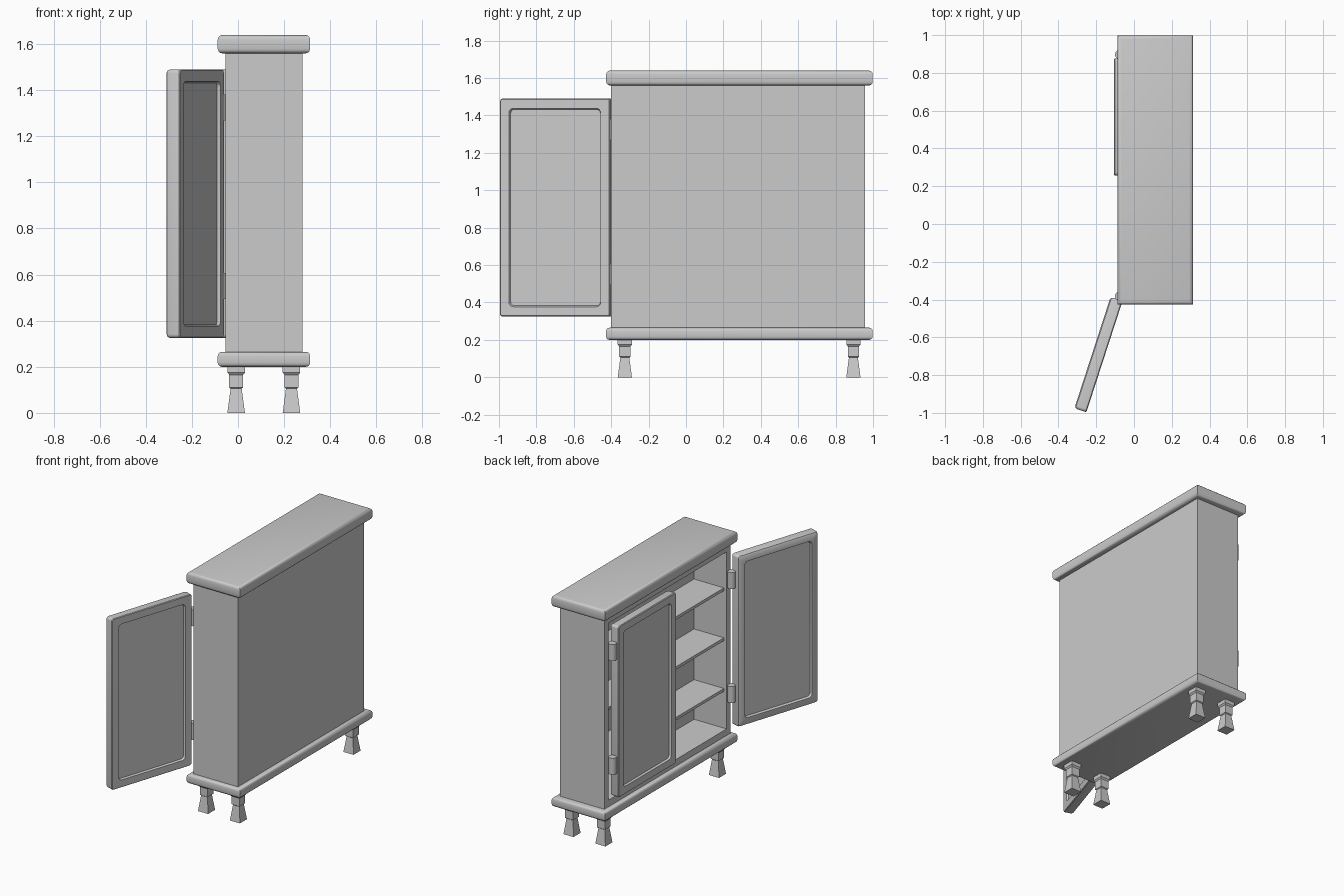
import bpy, bmesh, math

if "Cube" in bpy.data.objects:
    bpy.data.objects.remove(bpy.data.objects["Cube"])


def finish(name, bm, smooth=False):
    bmesh.ops.recalc_face_normals(bm, faces=bm.faces)
    me = bpy.data.meshes.new(name)
    bm.to_mesh(me)
    bm.free()
    ob = bpy.data.objects.new(name, me)
    bpy.context.collection.objects.link(ob)
    if smooth:
        bpy.ops.object.select_all(action='DESELECT')
        ob.select_set(True)
        bpy.context.view_layer.objects.active = ob
        bpy.ops.object.shade_smooth_by_angle(angle=math.radians(35))
    return ob


def box(name, lo, hi, bevel=0.0):
    """Box between two corners; bevel rounds only the horizontal edges."""
    bm = bmesh.new()
    bmesh.ops.create_cube(bm, size=1)
    for v in bm.verts:
        for i in range(3):
            v.co[i] = (lo[i] + hi[i]) / 2 + v.co[i] * (hi[i] - lo[i])
    if bevel:
        edges = [e for e in bm.edges
                 if abs(e.verts[0].co.z - e.verts[1].co.z) < 1e-6]
        bmesh.ops.bevel(bm, geom=edges, offset=bevel, segments=3,
                        profile=0.5, affect='EDGES')
    return finish(name, bm, bool(bevel))


def loft(name, rings, smooth=False):
    """Skin a list of equal-length point rings and cap both ends."""
    bm = bmesh.new()
    loops = [[bm.verts.new(p) for p in r] for r in rings]
    n = len(loops[0])
    for a, b in zip(loops, loops[1:]):
        for i in range(n):
            j = (i + 1) % n
            bm.faces.new((a[i], a[j], b[j], b[i]))
    bm.faces.new(loops[0])
    bm.faces.new(loops[-1])
    return finish(name, bm, smooth)


# Carcass walls around the open interior
X0, X1, Y0, Y1, Z0, Z1 = -0.055, 0.28, -0.40, 0.957, 0.255, 1.57
BACK, W = 0.19, 0.042
box("back_panel", (BACK, Y0, Z0), (X1, Y1, Z1))
box("side_panel_near", (X0, Y0, Z0), (BACK, Y0 + W, Z1))
box("side_panel_far", (X0, Y1 - W, Z0), (BACK, Y1, Z1))
box("inner_floor", (X0, Y0 + W, Z0), (BACK, Y1 - W, 0.31))
box("inner_ceiling", (X0, Y0 + W, 1.515), (BACK, Y1 - W, Z1))

# Shelves
for i, z in enumerate((0.58, 0.925, 1.265)):
    box(f"shelf_{i + 1}", (-0.035, Y0 + W, z - 0.02), (BACK, Y1 - W, z))

# Rounded top and base slabs
box("top_slab", (-0.088, -0.427, 1.56), (0.313, 0.998, 1.64), 0.02)
box("base_slab", (-0.088, -0.427, 0.20), (0.313, 0.998, 0.265), 0.018)

# Square stepped legs: (half width, height)
LEG = [(0.038, 0), (0.024, 0.105), (0.03, 0.11), (0.03, 0.165),
       (0.038, 0.175), (0.038, 0.205)]
for x in (-0.008, 0.232):
    for y in (-0.327, 0.895):
        rings = [[(x + sx * h, y + sy * h, z) for sx, sy in
                  ((-1, -1), (1, -1), (1, 1), (-1, 1))] for h, z in LEG]
        loft("leg", rings)


# Doors: rounded rectangle rings lofted from the back panel to the front panel
DW, DZ0, DZ1 = 0.62, 0.325, 1.49


def door_ring(inset, x, r):
    pts = []
    corners = ((DW - inset - r, DZ1 - inset - r), (inset + r, DZ1 - inset - r),
               (inset + r, DZ0 + inset + r), (DW - inset - r, DZ0 + inset + r))
    for q, (cy, cz) in enumerate(corners):
        for k in range(5):
            a = math.radians(90 * q + 22.5 * k)
            pts.append((x, cy + r * math.cos(a), cz + r * math.sin(a)))
    return pts


DOOR = [(0.056, -0.015, 0.02), (0.05, 0, 0.025), (0.014, 0, 0.012),
        (0.004, -0.006, 0.015), (0, -0.018, 0.016), (0, -0.062, 0.016),
        (0.004, -0.067, 0.014), (0.052, -0.067, 0.025), (0.058, -0.054, 0.02)]


def door(name, loc, degrees):
    ob = loft(name, [door_ring(*d) for d in DOOR], True)
    ob.location = loc
    ob.rotation_euler.z = math.radians(degrees)


door("closed_door", (-0.039, 0.257, 0), 0)
door("open_door", (-0.124, -0.386, 0), 162)

# Hinge barrels
for y in (-0.383, 0.897):
    for z in (0.55, 1.325):
        rings = [[(-0.075 + 0.026 * math.cos(k * math.pi / 6),
                   y + 0.026 * math.sin(k * math.pi / 6), z + dz)
                  for k in range(12)] for dz in (-0.056, 0.056)]
        loft("hinge", rings, True)
